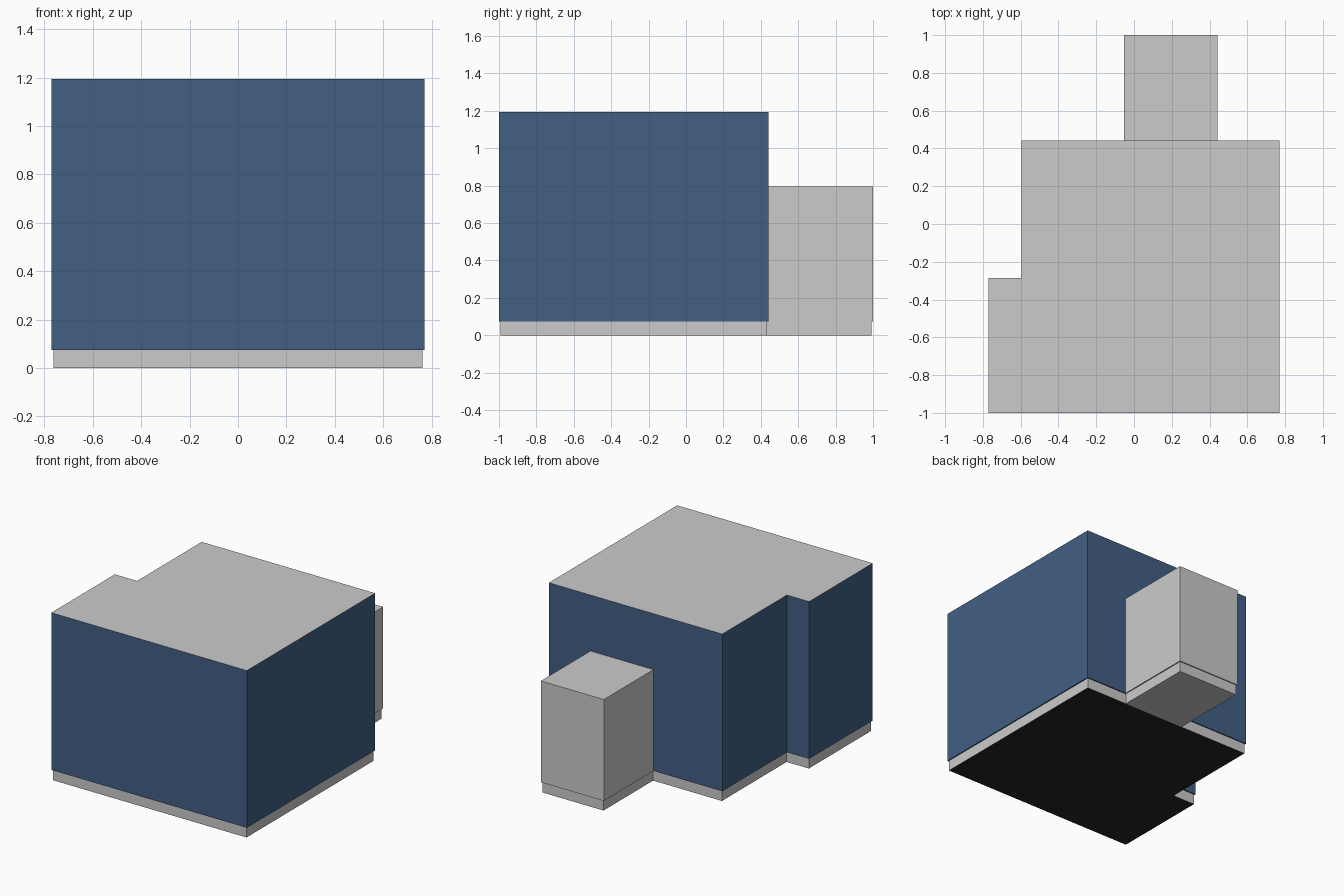
import bpy, bmesh
from mathutils import Vector

if "Cube" in bpy.data.objects:
    bpy.data.objects.remove(bpy.data.objects["Cube"])


def material(name, rgb):
    m = bpy.data.materials.new(name)
    m.diffuse_color = (*rgb, 1.0)
    m.use_nodes = True
    m.node_tree.nodes["Principled BSDF"].inputs["Base Color"].default_value = m.diffuse_color
    return m


GREY = material("light_grey", (0.59, 0.60, 0.59))
BLUE = material("wall_blue", (0.054, 0.117, 0.231))
BLACK = material("underside_black", (0.018, 0.018, 0.023))


def inset(outline, d):
    """Move every edge of a counter-clockwise right-angled outline inward by d."""
    result = []
    for i, p in enumerate(outline):
        a, b, c = Vector(outline[i - 1]), Vector(p), Vector(outline[(i + 1) % len(outline)])
        e1, e2 = (b - a).normalized(), (c - b).normalized()
        result.append(b + d * (Vector((-e1.y, e1.x)) + Vector((-e2.y, e2.x))))
    return result


def prism(name, outline, z0, z1, side, top, bottom):
    """Extrude a floor outline, colouring its faces by direction."""
    bm = bmesh.new()
    floor = bm.faces.new([bm.verts.new((x, y, z0)) for x, y in outline])
    ext = bmesh.ops.extrude_face_region(bm, geom=[floor], use_keep_orig=True)
    for v in ext["geom"]:
        if isinstance(v, bmesh.types.BMVert):
            v.co.z = z1
    bmesh.ops.recalc_face_normals(bm, faces=bm.faces)
    for f in bm.faces:
        f.material_index = 1 if f.normal.z > 0.5 else 2 if f.normal.z < -0.5 else 0
    mesh = bpy.data.meshes.new(name)
    bm.to_mesh(mesh)
    bm.free()
    for m in (side, top, bottom):
        mesh.materials.append(m)
    obj = bpy.data.objects.new(name, mesh)
    bpy.context.collection.objects.link(obj)
    return obj


PLINTH, ROOF, ANNEX_ROOF, STEP = 0.074, 1.193, 0.795, 0.008

# Floor outlines, counter-clockwise
main = [(-0.77, -1), (0.77, -1), (0.77, 0.442), (-0.595, 0.442), (-0.595, -0.285), (-0.77, -0.285)]
annex = [(-0.053, 0.442), (0.443, 0.442), (0.443, 1), (-0.053, 1)]

# Main block: blue walls, grey flat roof, recessed plinth with a black underside
prism("main_walls", main, PLINTH, ROOF, BLUE, GREY, BLUE)
prism("main_plinth", inset(main, STEP), 0, PLINTH, GREY, GREY, BLACK)

# Rear annex: all grey, its plinth reaching back to the main plinth
prism("rear_annex", annex, PLINTH, ANNEX_ROOF, GREY, GREY, GREY)
annex_base = [(x, y - 2 * STEP if y < 0.5 else y) for x, y in annex]
prism("annex_plinth", inset(annex_base, STEP), 0, PLINTH, GREY, GREY, GREY)
